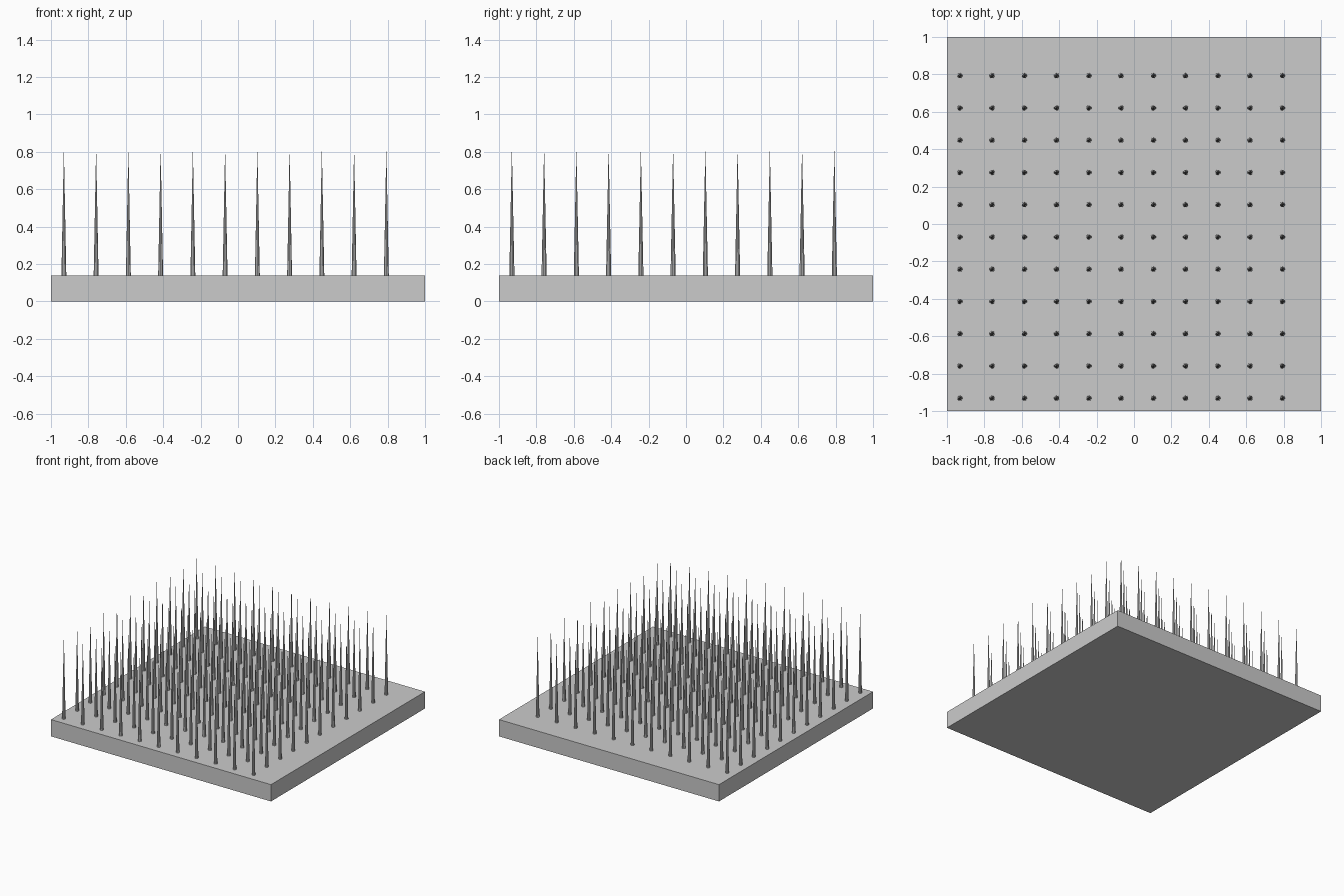
import bpy
import bmesh
from mathutils import Matrix

cube = bpy.data.objects.get("Cube")
if cube:
    bpy.data.objects.remove(cube, do_unlink=True)

UNIT = 2 / 29            # the slab is 29 units wide
SLAB_HEIGHT = 2 * UNIT
SPIKE_HEIGHT = 10 * UNIT
SPIKE_RADIUS = 0.2 * UNIT
SPACING = 2.5 * UNIT
FIRST = -13.5 * UNIT
COUNT = 11

grey = bpy.data.materials.new("plain grey")
grey.use_nodes = True
colour = (0.6, 0.6, 0.6, 1)
grey.diffuse_color = colour
grey.node_tree.nodes["Principled BSDF"].inputs["Base Color"].default_value = colour


def add_part(name, bm):
    mesh = bpy.data.meshes.new(name)
    bm.to_mesh(mesh)
    bm.free()
    mesh.materials.append(grey)
    part = bpy.data.objects.new(name, mesh)
    bpy.context.collection.objects.link(part)
    return part


# Square base slab
bm = bmesh.new()
bmesh.ops.create_cube(bm, size=1, matrix=Matrix.Translation((0, 0, SLAB_HEIGHT / 2))
                      @ Matrix.Diagonal((2, 2, SLAB_HEIGHT, 1)))
add_part("base_slab", bm)

# One spike, repeated over a square grid
bm = bmesh.new()
bmesh.ops.create_cone(bm, cap_ends=True, segments=10, radius1=SPIKE_RADIUS, radius2=0,
                      depth=SPIKE_HEIGHT,
                      matrix=Matrix.Translation((0, 0, SPIKE_HEIGHT / 2)))
bmesh.ops.remove_doubles(bm, verts=bm.verts, dist=1e-6)
spikes = add_part("spikes", bm)
spikes.location = (FIRST, FIRST, SLAB_HEIGHT)
for axis, name in enumerate(("columns", "rows")):
    array = spikes.modifiers.new(name, 'ARRAY')
    array.count = COUNT
    array.use_relative_offset = False
    array.use_constant_offset = True
    offset = [0, 0, 0]
    offset[axis] = SPACING
    array.constant_offset_displace = offset
